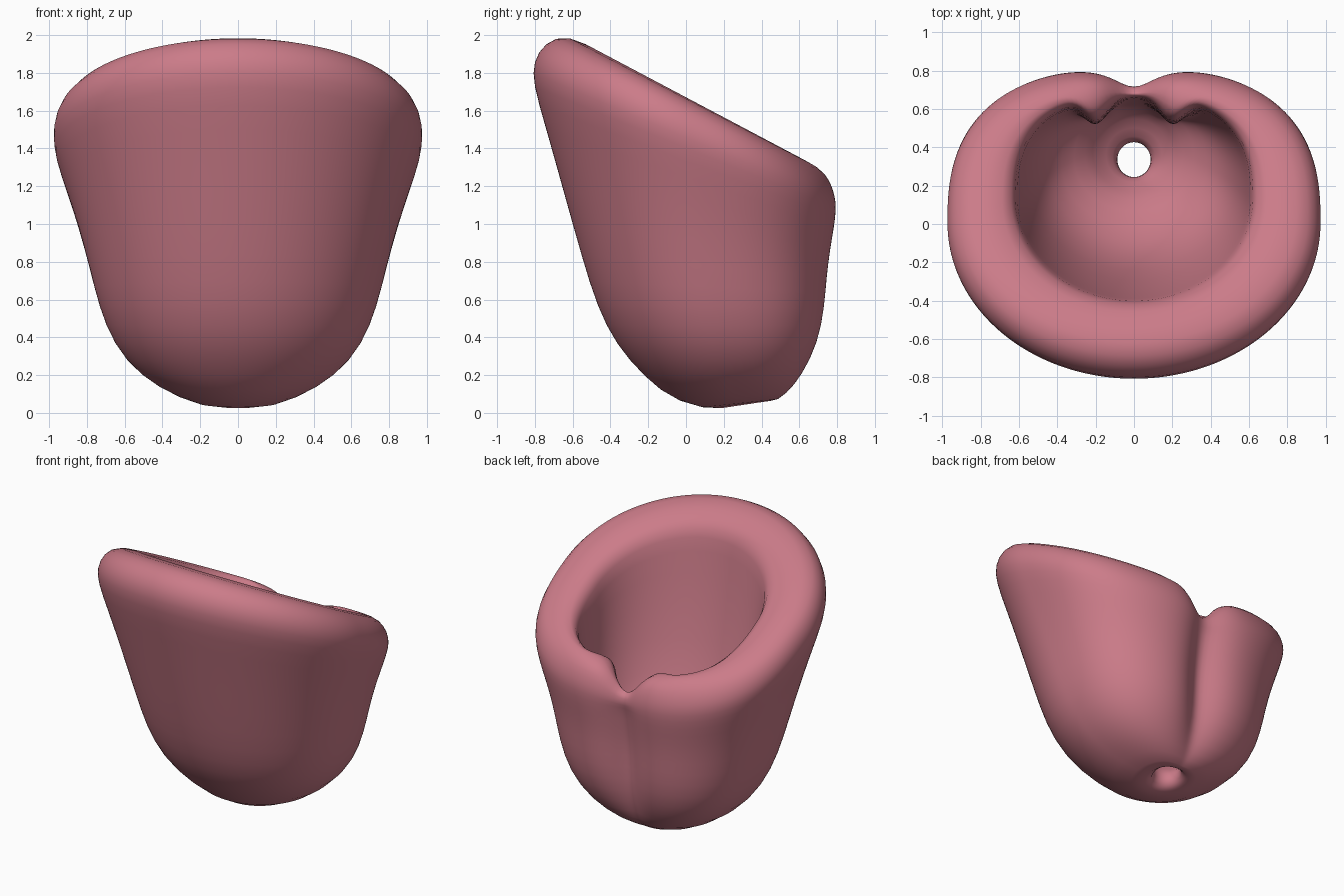
import bpy, bmesh, math

if "Cube" in bpy.data.objects:
    bpy.data.objects.remove(bpy.data.objects["Cube"])

N = 96
# Rings from the drain hole, up the outside, over the rim and down the inside:
# half width, front y, back y, front z, back z, crease (+ outer groove, - inner ridges)
RINGS = [
    (.08, .25, .42, .10, .13, 0),
    (.10, .23, .44, .00, .04, 0),
    (.31, -.05, .55, .05, .10, .02),
    (.52, -.22, .64, .19, .20, .06),
    (.66, -.37, .73, .36, .37, .11),
    (.735, -.47, .765, .56, .56, .14),
    (.785, -.55, .775, .82, .72, .14),
    (.85, -.65, .79, 1.18, .86, .13),
    (.92, -.745, .81, 1.52, .98, .13),
    (.97, -.81, .82, 1.74, 1.08, .12),
    (.98, -.81, .81, 1.86, 1.15, .11),
    (.95, -.75, .78, 1.96, 1.23, .08),
    (.87, -.63, .73, 2.01, 1.29, .05),
    (.66, -.43, .68, 1.90, 1.31, -.07),
    (.615, -.40, .66, 1.82, 1.24, -.11),
    (.60, -.38, .65, 1.60, 1.10, -.12),
    (.57, -.30, .64, 1.10, .85, -.12),
    (.50, -.18, .63, .62, .60, -.10),
    (.38, .00, .62, .42, .42, -.05),
    (.24, .14, .61, .32, .32, 0),
    (.19, .20, .56, .21, .23, 0),
    (.10, .24, .44, .16, .18, 0),
]


def ring_points(i, row):
    a, yf, yb, zf, zb, crease = row
    b = (yb - yf) / 2
    yc = (yb + yf) / 2
    dip = .22 * max(0, 1 - abs(i - 12.5) / 4.5)
    pts = []
    for k in range(N):
        t = 2 * math.pi * (k + .5) / N - math.pi / 2
        c, s = math.cos(t), math.sin(t)
        # squarer towards the back, elliptical at the front
        n = 2.6 if (s > 0 and a > .3) else 2.0
        r = (abs(c) ** n + abs(s) ** n) ** (-1 / n)
        x, y = a * r * c, yc + b * r * s
        z = zf + (zb - zf) * (y - yf) / (yb - yf)
        if s > 0:
            if crease > 0:
                y -= crease * math.exp(-(abs(x) / .14) ** 1.3)
            else:
                y += crease * math.exp(-((abs(x) - .2) / .075) ** 2)
            z -= dip * math.exp(-(x / .13) ** 2)
        pts.append((x, y, z))
    return pts


# Slanted thick-walled cup, a closed tube of rings running through the hole
bm = bmesh.new()
loops = [[bm.verts.new(p) for p in ring_points(i, r)] for i, r in enumerate(RINGS)]
for i, lo in enumerate(loops):
    up = loops[(i + 1) % len(loops)]
    for k in range(N):
        j = (k + 1) % N
        bm.faces.new((lo[k], lo[j], up[j], up[k]))
bmesh.ops.recalc_face_normals(bm, faces=bm.faces)
for f in bm.faces:
    f.smooth = True
mesh = bpy.data.meshes.new("slanted_cup")
bm.to_mesh(mesh)
bm.free()
cup = bpy.data.objects.new("slanted_cup", mesh)
bpy.context.collection.objects.link(cup)
sub = cup.modifiers.new("smooth", 'SUBSURF')
sub.levels = sub.render_levels = 1

# Rose colour
mat = bpy.data.materials.new("rose")
mat.diffuse_color = (.60, .20, .25, 1)
mat.use_nodes = True
mat.node_tree.nodes["Principled BSDF"].inputs["Base Color"].default_value = mat.diffuse_color
mesh.materials.append(mat)
